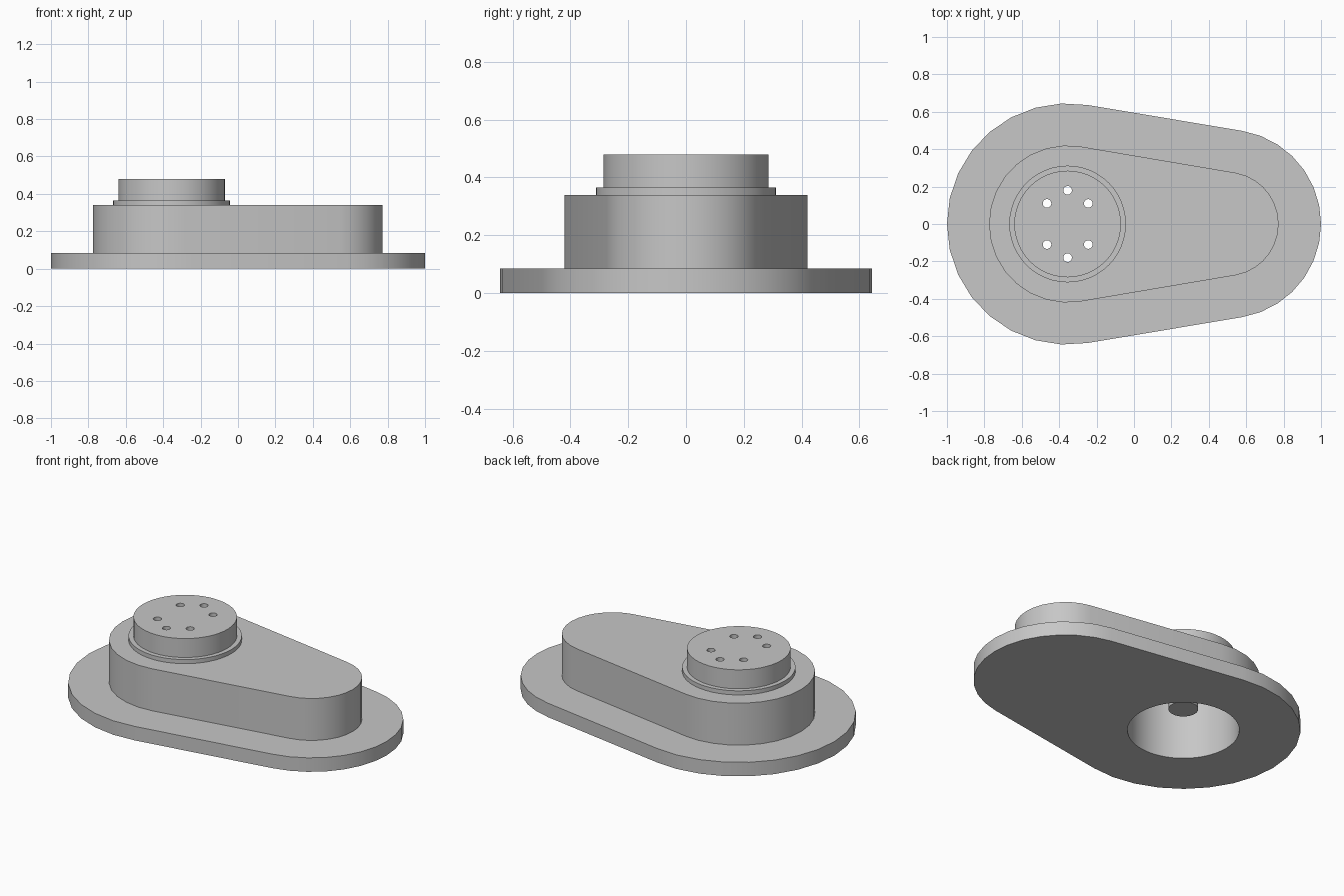
import bpy, bmesh
from math import acos, cos, sin, pi, radians

if "Cube" in bpy.data.objects:
    bpy.data.objects.remove(bpy.data.objects["Cube"])

grey = bpy.data.materials.new("light_grey")
grey.use_nodes = True
grey.diffuse_color = (0.57, 0.57, 0.57, 1)
grey.node_tree.nodes["Principled BSDF"].inputs["Base Color"].default_value = grey.diffuse_color

BIG_X, SMALL_X = -0.355, 0.495   # centres of the two rounded ends


def prism(name, outline, z0, z1):
    """Extrude a closed outline from z0 to z1."""
    bm = bmesh.new()
    face = bm.faces.new([bm.verts.new((x, y, z0)) for x, y in outline])
    top = bmesh.ops.extrude_face_region(bm, geom=[face])["geom"]
    verts = [g for g in top if isinstance(g, bmesh.types.BMVert)]
    bmesh.ops.translate(bm, verts=verts, vec=(0, 0, z1 - z0))
    bmesh.ops.recalc_face_normals(bm, faces=bm.faces)
    mesh = bpy.data.meshes.new(name)
    bm.to_mesh(mesh)
    bm.free()
    mesh.materials.append(grey)
    obj = bpy.data.objects.new(name, mesh)
    bpy.context.collection.objects.link(obj)
    return obj


def arc(x, y, r, a0, a1, n):
    return [(x + r * cos(a0 + (a1 - a0) * i / n), y + r * sin(a0 + (a1 - a0) * i / n))
            for i in range(n + 1)]


def circle(x, y, r, n=48):
    return arc(x, y, r, 0, 2 * pi, n)[:-1]


def tapered_slot(r_big, r_small):
    """Two round ends joined by tangent lines."""
    t = acos((r_big - r_small) / (SMALL_X - BIG_X))
    return (arc(BIG_X, 0, r_big, t, 2 * pi - t, 16)
            + arc(SMALL_X, 0, r_small, -t, t, 14))


def cut(targets, cutter):
    for obj in targets:
        mod = obj.modifiers.new("cut", "BOOLEAN")
        mod.operation = "DIFFERENCE"
        mod.solver = "EXACT"
        mod.object = cutter
        bpy.context.view_layer.objects.active = obj
        bpy.ops.object.modifier_apply(modifier=mod.name)
    bpy.data.objects.remove(cutter)


# Stacked housing and drive unit
base = prism("base_plate", tapered_slot(0.645, 0.505), 0, 0.085)
body = prism("housing", tapered_slot(0.42, 0.278), 0.085, 0.34)
flange = prism("drive_flange", circle(BIG_X, 0, 0.312), 0.34, 0.365)
cap = prism("drive_cap", circle(BIG_X, 0, 0.285), 0.365, 0.48)
shaft = prism("output_shaft", circle(BIG_X, 0, 0.082, 32), 0.135, 0.352)

# Round recess open at the underside
cut([base, body, flange], prism("recess_cutter", circle(BIG_X, 0, 0.308), -0.1, 0.352))

# Six through holes in the cap
holes = [(0, 0.18), (0, -0.18)] + [(sx * 0.11, sy * 0.11) for sx in (-1, 1) for sy in (-1, 1)]
for dx, dy in holes:
    cut([flange, cap], prism("hole_cutter", circle(BIG_X + dx, dy, 0.023, 20), 0.3, 0.6))

# Smooth sides with crisp rims
bpy.ops.object.select_all(action="DESELECT")
for obj in (base, body, flange, cap, shaft):
    obj.select_set(True)
bpy.context.view_layer.objects.active = base
bpy.ops.object.shade_smooth_by_angle(angle=radians(30))
